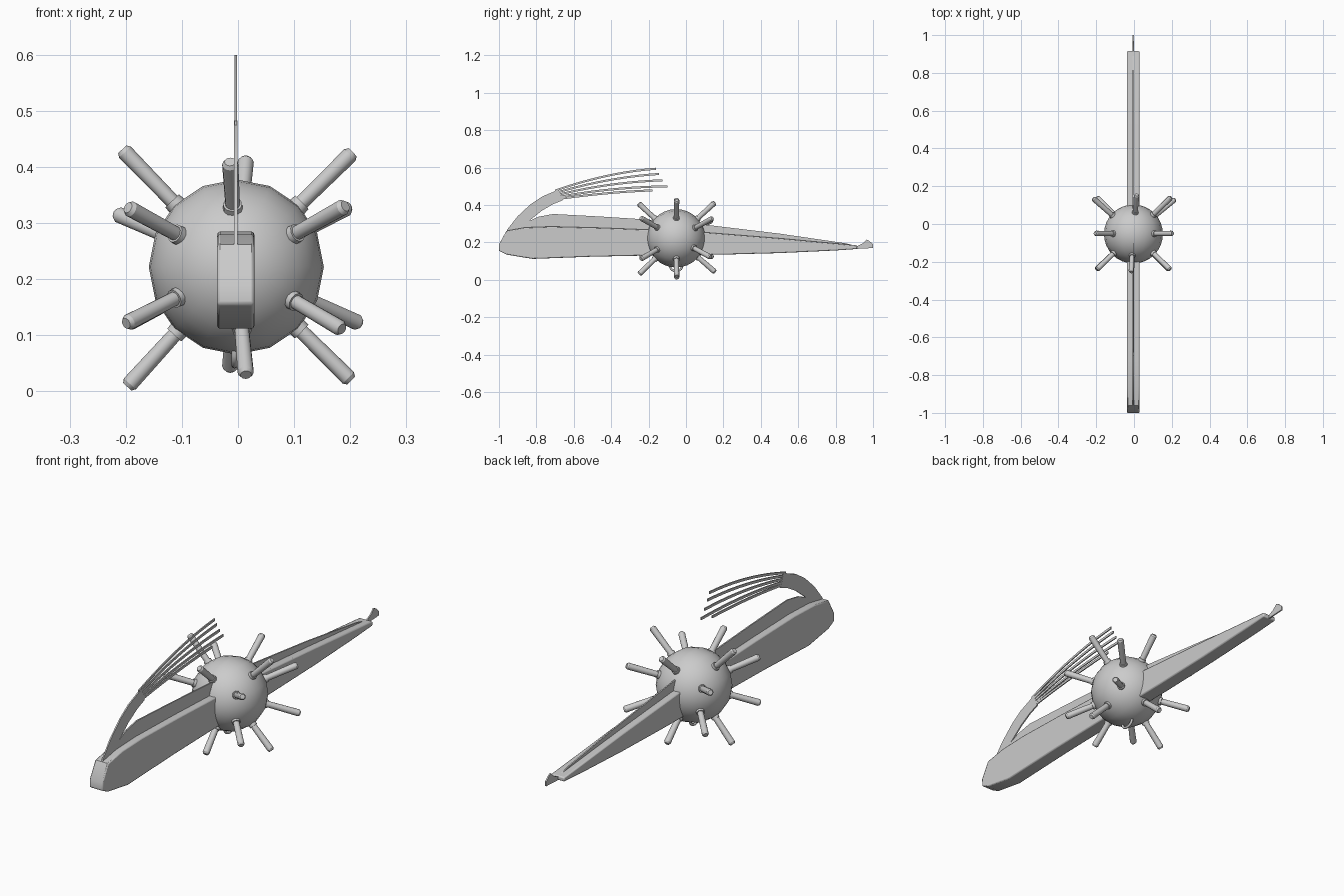
import bpy, bmesh, math
from mathutils import Vector, Matrix

if "Cube" in bpy.data.objects:
    bpy.data.objects.remove(bpy.data.objects["Cube"])

CX = -0.004                       # centre plane of the bar and blades
C = Vector((-0.003, -0.053, 0.222))   # ball centre


def finish(bm, name, angle=35):
    bmesh.ops.recalc_face_normals(bm, faces=bm.faces)
    me = bpy.data.meshes.new(name)
    bm.to_mesh(me)
    bm.free()
    ob = bpy.data.objects.new(name, me)
    bpy.context.collection.objects.link(ob)
    bpy.ops.object.select_all(action='DESELECT')
    ob.select_set(True)
    bpy.context.view_layer.objects.active = ob
    bpy.ops.object.shade_smooth_by_angle(angle=math.radians(angle))
    return ob


def plate(name, profile, width, bevel=0):
    """Side profile (y, z) extruded along x."""
    bm = bmesh.new()
    face = bm.faces.new([bm.verts.new((CX - width / 2, y, z)) for y, z in profile])
    ext = bmesh.ops.extrude_face_region(bm, geom=[face])
    bmesh.ops.translate(bm, vec=(width, 0, 0),
                        verts=[g for g in ext['geom'] if isinstance(g, bmesh.types.BMVert)])
    ob = finish(bm, name)
    if bevel:
        mod = ob.modifiers.new("soft_edges", 'BEVEL')
        mod.width, mod.segments = bevel, 2
        mod.limit_method, mod.angle_limit = 'ANGLE', math.radians(60)
    return ob


def bezier(a, b, c, n=10):
    a, b, c = Vector(a), Vector(b), Vector(c)
    return [a * (1 - t) ** 2 + b * 2 * t * (1 - t) + c * t * t
            for t in (i / n for i in range(n + 1))]


# Long tapering bar
plate("body_bar", [(-1, 0.155), (-1, 0.19), (-0.96, 0.262), (-0.86, 0.28), (-0.72, 0.285),
                   (-0.45, 0.278), (-0.2, 0.268), (0.1, 0.254), (0.5, 0.222), (0.915, 0.184),
                   (0.915, 0.165), (0.8, 0.157), (0.5, 0.143), (0.2, 0.135), (-0.1, 0.132),
                   (-0.5, 0.124), (-0.82, 0.112), (-0.96, 0.135)], 0.066, 0.005)

# Thin blade rising from the bar, with the tail fin
plate("ridge_blade", [(-0.9, 0.2), (-0.86, 0.305), (-0.79, 0.337), (-0.71, 0.352),
                      (-0.45, 0.338), (-0.2, 0.322), (0.1, 0.295), (0.5, 0.247),
                      (0.85, 0.196), (0.915, 0.18), (0.945, 0.195), (0.965, 0.215),
                      (0.98, 0.208), (1, 0.19), (1, 0.17), (0.92, 0.166), (0.5, 0.17)], 0.006)

# Swept crest
plate("crest", [(-0.97, 0.23), (-0.955, 0.27), (-0.9, 0.34), (-0.83, 0.405), (-0.77, 0.445),
                (-0.68, 0.483), (-0.66, 0.425), (-0.71, 0.405), (-0.77, 0.37),
                (-0.835, 0.318), (-0.86, 0.29), (-0.86, 0.22)], 0.006)

# Crest strands
strands = [(0.477, 0.575, -0.16, 0.594), (0.464, 0.548, -0.145, 0.566),
           (0.451, 0.522, -0.125, 0.532), (0.439, 0.495, -0.10, 0.5),
           (0.430, 0.470, -0.18, 0.478)]
for i, (z0, z1, yt, zt) in enumerate(strands):
    path = bezier((-0.70, z0), (-0.42, z1), (yt, zt))
    h = Vector((0, 0.0055))
    plate(f"crest_strand_{i + 1}", [p + h for p in path] + [p - h for p in reversed(path)], 0.005)

# Ball
bm = bmesh.new()
bmesh.ops.create_uvsphere(bm, u_segments=16, v_segments=16, radius=0.156,
                          matrix=Matrix.Translation(C) @ Matrix.Rotation(math.pi / 2, 4, 'X'))
finish(bm, "ball", 60)


def spike(name, tip):
    d = Vector(tip) - C
    length = d.length
    d.normalize()
    rot = d.to_track_quat('Z', 'Y').to_matrix().to_4x4()
    bm = bmesh.new()
    # rod, its domed tip and its collar
    for r1, r2, a, b in ((0.0125, 0.0145, 0.12, length - 0.005),
                         (0.0145, 0.010, length - 0.005, length + 0.002),
                         (0.019, 0.017, 0.13, 0.164)):
        bmesh.ops.create_cone(bm, cap_ends=True, segments=12, radius1=r1, radius2=r2, depth=b - a,
                              matrix=Matrix.Translation(C + d * (a + b) / 2) @ rot)
    finish(bm, name)


# Spikes: four diagonal, eight at the corners, four in the centre plane
n = 0
tips = [(-0.205, -0.05, 0.43), (0.203, -0.05, 0.425), (-0.196, -0.05, 0.01), (0.2, -0.05, 0.021),
        (-0.195, -0.24, 0.327), (0.19, -0.24, 0.33), (-0.198, -0.24, 0.122), (0.184, -0.24, 0.112),
        (-0.215, 0.135, 0.316), (0.195, 0.14, 0.328), (-0.195, 0.14, 0.122), (0.215, 0.13, 0.122),
        (-0.014, -0.253, 0.408), (0.014, 0.153, 0.412), (0.014, -0.25, 0.031), (-0.014, 0.155, 0.042)]
for n, tip in enumerate(tips):
    spike(f"spike_{n + 1}", tip)

# Small loop under the ball
cu = bpy.data.curves.new("bottom_loop", 'CURVE')
cu.dimensions = '3D'
cu.bevel_depth, cu.bevel_resolution = 0.006, 2
sp = cu.splines.new('POLY')
sp.points.add(10)
for i, p in enumerate(sp.points):
    a = math.pi * (1 + i / 10)
    p.co = (CX - 0.002, C.y + 0.032 * math.cos(a), 0.073 + 0.026 * math.sin(a), 1)
bpy.context.collection.objects.link(bpy.data.objects.new("bottom_loop", cu))
